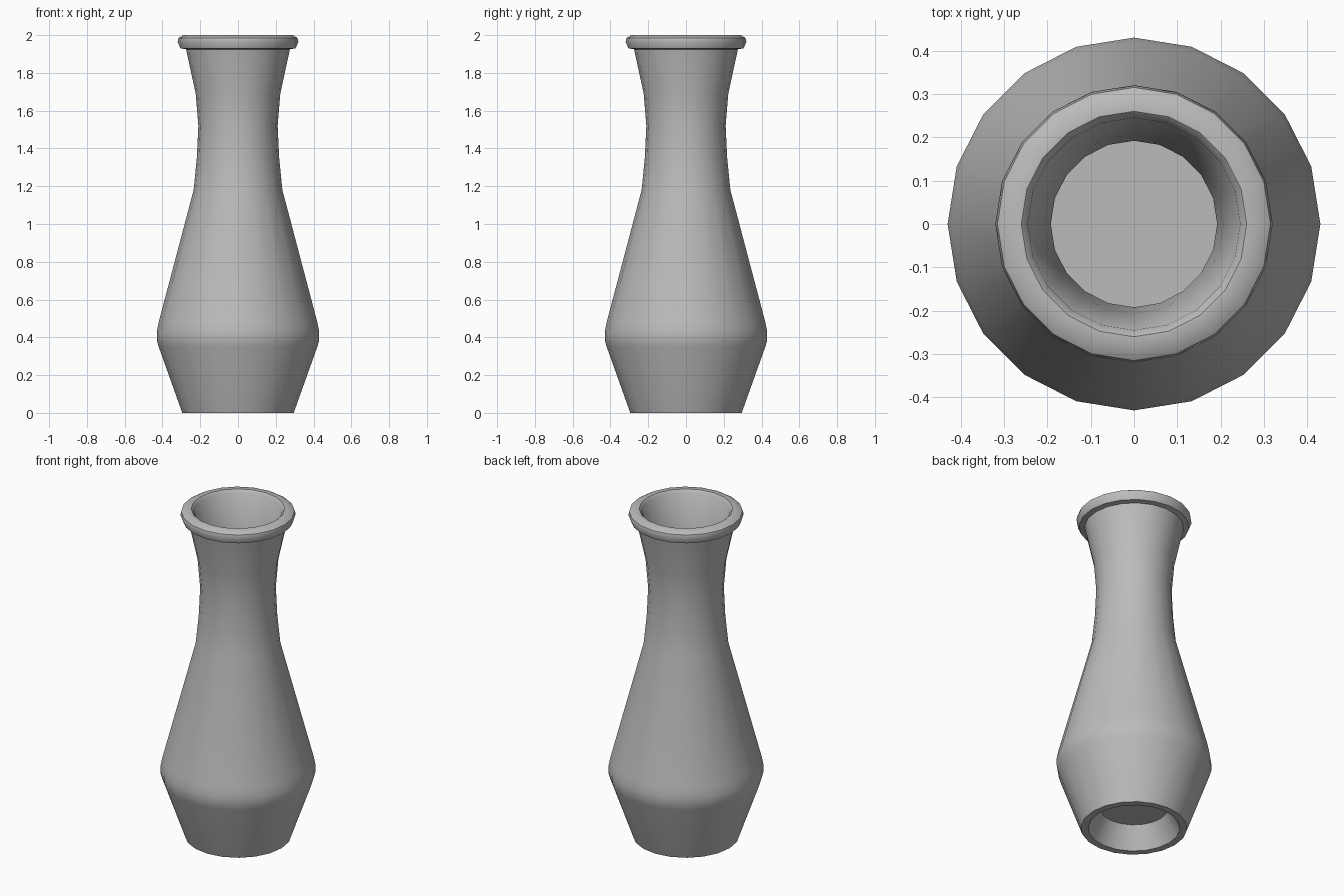
import bpy, bmesh, math

SEGMENTS = 20

cube = bpy.data.objects.get("Cube")
if cube:
    bpy.data.objects.remove(cube, do_unlink=True)

# Single grey glaze
glaze = bpy.data.materials.new("grey_glaze")
glaze.use_nodes = True
grey = (0.5, 0.5, 0.5, 1)
glaze.diffuse_color = grey
glaze.node_tree.nodes["Principled BSDF"].inputs["Base Color"].default_value = grey


def lathe(name, profile):
    """Revolve (radius, height) points about z; radius 0 becomes a pole."""
    bm = bmesh.new()
    rings = []
    for r, z in profile:
        count = SEGMENTS if r > 0 else 1
        angles = [math.tau * i / SEGMENTS for i in range(count)]
        rings.append([bm.verts.new((r * math.cos(a), r * math.sin(a), z)) for a in angles])
    for low, high in zip(rings, rings[1:]):
        for i in range(SEGMENTS):
            j = (i + 1) % SEGMENTS
            corners = [low[i % len(low)], low[j % len(low)],
                       high[j % len(high)], high[i % len(high)]]
            bm.faces.new(list(dict.fromkeys(corners)))
    bmesh.ops.recalc_face_normals(bm, faces=bm.faces)
    mesh = bpy.data.meshes.new(name)
    bm.to_mesh(mesh)
    bm.free()
    mesh.materials.append(glaze)
    obj = bpy.data.objects.new(name, mesh)
    bpy.context.collection.objects.link(obj)
    bpy.ops.object.select_all(action="DESELECT")
    obj.select_set(True)
    bpy.context.view_layer.objects.active = obj
    bpy.ops.object.shade_smooth_by_angle(angle=math.radians(40))
    return obj


# Hollow foot, belly, neck, rolled lip, then down the inside to the floor
underside = [(0, 0.13), (0.19, 0.13), (0.255, 0)]
outside = [(0.295, 0), (0.42, 0.35), (0.43, 0.385), (0.43, 0.43), (0.42, 0.48),
           (0.235, 1.18), (0.218, 1.35), (0.21, 1.52), (0.224, 1.69), (0.275, 1.925)]
lip = [(0.305, 1.93), (0.32, 1.965), (0.315, 1.985), (0.29, 2.0), (0.26, 2.0), (0.245, 1.985)]
inside = [(0.207, 1.69), (0.192, 1.52), (0.2, 1.35), (0.217, 1.18),
          (0.4, 0.47), (0.41, 0.43), (0.4, 0.37), (0.285, 0.16), (0, 0.16)]
lathe("vase", underside + outside + lip + inside)
